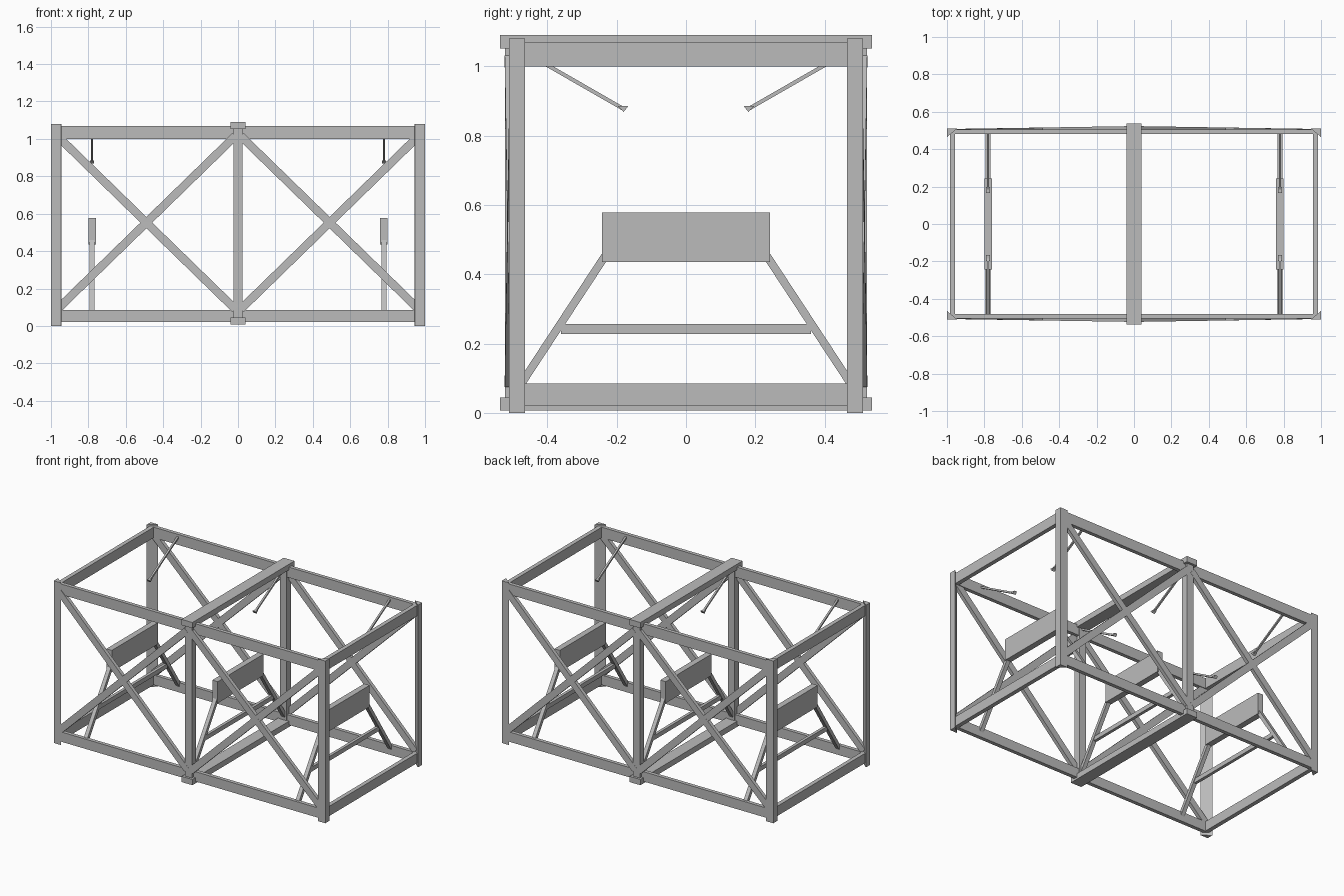
import bpy, bmesh
from mathutils import Vector, Matrix

if "Cube" in bpy.data.objects:
    bpy.data.objects.remove(bpy.data.objects["Cube"])

GREY = (0.5, 0.5, 0.5, 1.0)
steel = bpy.data.materials.new("grey_steel")
steel.use_nodes = True
steel.diffuse_color = GREY
steel.node_tree.nodes["Principled BSDF"].inputs["Base Color"].default_value = GREY


def finish(name, bm):
    bmesh.ops.recalc_face_normals(bm, faces=bm.faces)
    mesh = bpy.data.meshes.new(name)
    bm.to_mesh(mesh)
    bm.free()
    mesh.materials.append(steel)
    obj = bpy.data.objects.new(name, mesh)
    bpy.context.collection.objects.link(obj)
    return obj


def box(name, lo, hi):
    lo, hi = Vector(lo), Vector(hi)
    bm = bmesh.new()
    matrix = Matrix.Translation((lo + hi) / 2) @ Matrix.Diagonal((hi - lo).to_4d())
    bmesh.ops.create_cube(bm, size=1, matrix=matrix)
    return finish(name, bm)


def beam(name, start, end, width, depth, across):
    """Rectangular bar; depth is measured along the across direction."""
    start, end = Vector(start), Vector(end)
    along = (end - start).normalized()
    side = along.cross(Vector(across)).normalized()
    out = side.cross(along)
    rot = Matrix((side, out, along)).transposed().to_4x4()
    size = Matrix.Diagonal((width, depth, (end - start).length, 1))
    bm = bmesh.new()
    bmesh.ops.create_cube(bm, size=1, matrix=Matrix.Translation((start + end) / 2) @ rot @ size)
    return finish(name, bm)


def prism(name, outline, offset):
    """Extrude a flat outline along an offset."""
    bm = bmesh.new()
    face = bm.faces.new([bm.verts.new(p) for p in outline])
    moved = bmesh.ops.extrude_face_region(bm, geom=[face], use_keep_orig=True)["geom"]
    verts = [v for v in moved if isinstance(v, bmesh.types.BMVert)]
    bmesh.ops.translate(bm, vec=offset, verts=verts)
    return finish(name, bm)


SIDES = ((-1, "front"), (1, "back"))
ENDS = ((-1, "right"), (1, "left"))
LEVELS = ((0.02, 0.085, "bottom"), (1.0, 1.07, "top"))

# Long side rails and short end beams
for z0, z1, level in LEVELS:
    for s, side in SIDES:
        box(f"{level}_{side}_rail", (-0.985, min(s * 0.48, s * 0.505), z0),
            (0.985, max(s * 0.48, s * 0.505), z1))
    for e, end in ENDS:
        box(f"{level}_{end}_end_beam", (min(e * 0.957, e * 0.985), -0.49, z0),
            (max(e * 0.957, e * 0.985), 0.49, z1))

# Three-sided corner posts
for s, side in SIDES:
    for e, end in ENDS:
        prism(f"{side}_{end}_corner_post",
              [(e, s * 0.51, 0), (e * 0.945, s * 0.51, 0), (e, s * 0.465, 0)], (0, 0, 1.08))

# Middle frame
for s, side in SIDES:
    box(f"{side}_middle_post", (-0.025, min(s * 0.476, s * 0.522), 0.03),
        (0.025, max(s * 0.476, s * 0.522), 1.06))
box("top_middle_beam", (-0.04, -0.537, 1.052), (0.04, 0.537, 1.09))
box("bottom_middle_beam", (-0.04, -0.537, 0.007), (0.04, 0.537, 0.045))

# Crossed braces, leaning outwards to the middle posts
for s, side in SIDES:
    for e, end in ENDS:
        for outer, inner, kind in ((0.985, 0.06, "falling"), (0.06, 0.985, "rising")):
            beam(f"{side}_{end}_{kind}_brace", (e * 0.965, s * 0.496, outer + 0.03),
                 (e * 0.015, s * 0.511, inner + 0.03), 0.044, 0.024, (0, 1, 0))

# Three board stands with rods hanging above them
for x, place in ((-0.78, "right"), (0, "middle"), (0.78, "left")):
    box(f"{place}_board", (x - 0.02, -0.242, 0.435), (x + 0.02, 0.242, 0.578))
    box(f"{place}_crossbar", (x - 0.01, -0.36, 0.228), (x + 0.01, 0.36, 0.257))
    for s, side in SIDES:
        beam(f"{place}_{side}_leg", (x, s * 0.49, 0.062), (x, s * 0.222, 0.47),
             0.023, 0.027, (1, 0, 0))
        beam(f"{place}_{side}_rod", (x, s * 0.485, 1.052), (x, s * 0.182, 0.878),
             0.011, 0.012, (1, 0, 0))
        prism(f"{place}_{side}_rod_foot",
              [(x - 0.011, s * 0.197, 0.885), (x - 0.011, s * 0.167, 0.885),
               (x - 0.011, s * 0.18, 0.868)], (0.022, 0, 0))
